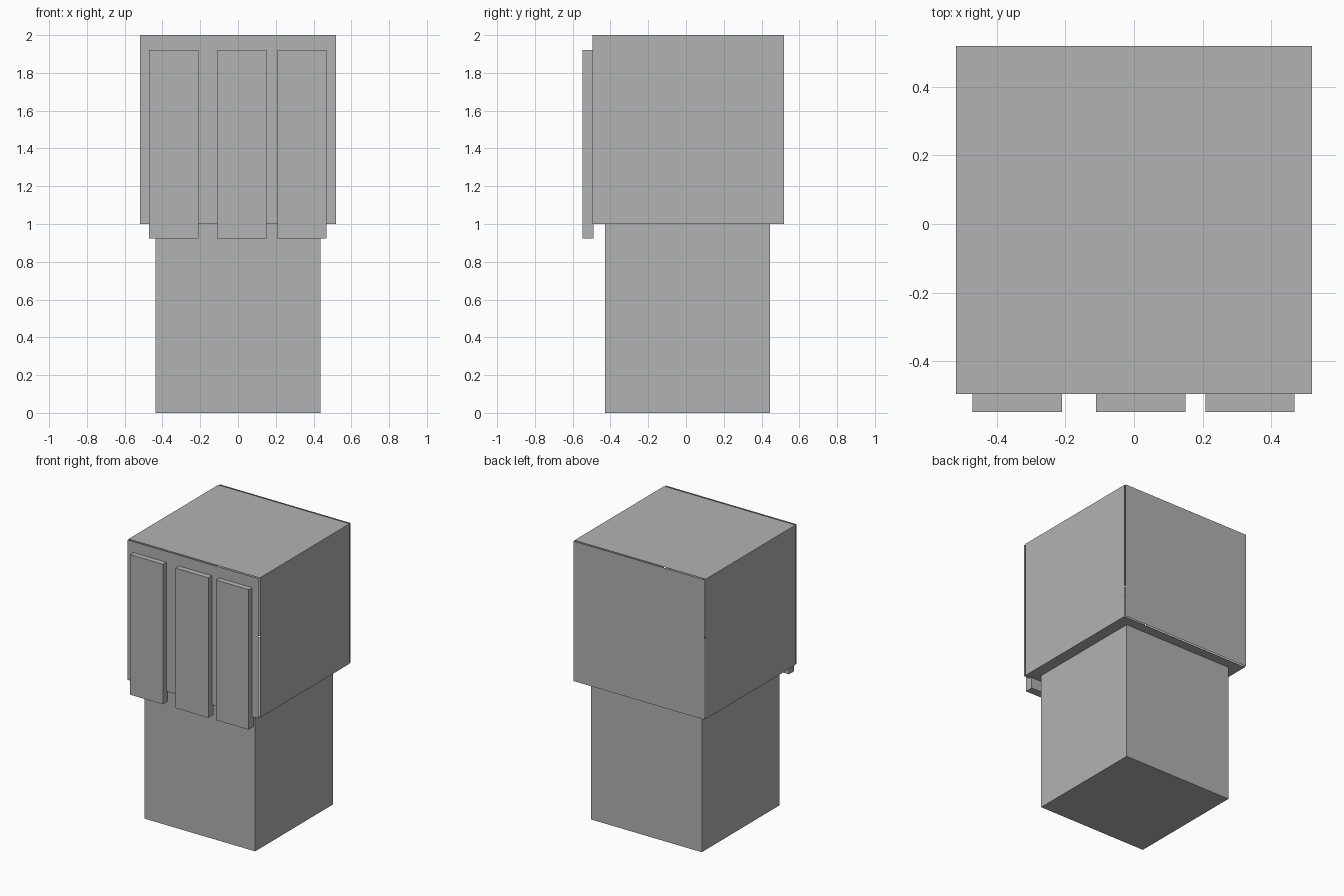
import bpy, bmesh

if "Cube" in bpy.data.objects:
    bpy.data.objects.remove(bpy.data.objects["Cube"])

grey = bpy.data.materials.new("mid grey")
grey.diffuse_color = (0.448, 0.448, 0.448, 1)
grey.use_nodes = True
grey.node_tree.nodes["Principled BSDF"].inputs["Base Color"].default_value = grey.diffuse_color


def box(name, x0, x1, y0, y1, z0, z1, keep=None):
    """Box between limits; keep(normal) can limit which faces remain."""
    bm = bmesh.new()
    bmesh.ops.create_cube(bm, size=1)
    for v in bm.verts:
        v.co.x = x1 if v.co.x > 0 else x0
        v.co.y = y1 if v.co.y > 0 else y0
        v.co.z = z1 if v.co.z > 0 else z0
    bm.normal_update()
    if keep:
        drop = [f for f in bm.faces if not keep(f.normal)]
        bmesh.ops.delete(bm, geom=drop, context='FACES')
    mesh = bpy.data.meshes.new(name)
    bm.to_mesh(mesh)
    bm.free()
    mesh.materials.append(grey)
    obj = bpy.data.objects.new(name, mesh)
    bpy.context.collection.objects.link(obj)
    return obj


# Lower block
box("lower_block", -0.437, 0.437, -0.43, 0.446, 0, 1)

# Hollow upper block: open sleeve, plus loose front and back sheets
W = 0.519
box("upper_sleeve", -W, W, -0.495, 0.519, 1, 2, lambda n: abs(n.y) < 0.5)
box("front_and_back_sheets", -W, W, -0.508, 0.531, 1, 2, lambda n: abs(n.y) > 0.5)

# Three upright slats on the front
for i, x in enumerate((-0.47, -0.11, 0.208)):
    box(f"front_slat_{i + 1}", x, x + 0.26, -0.548, -0.49, 0.922, 1.922)
